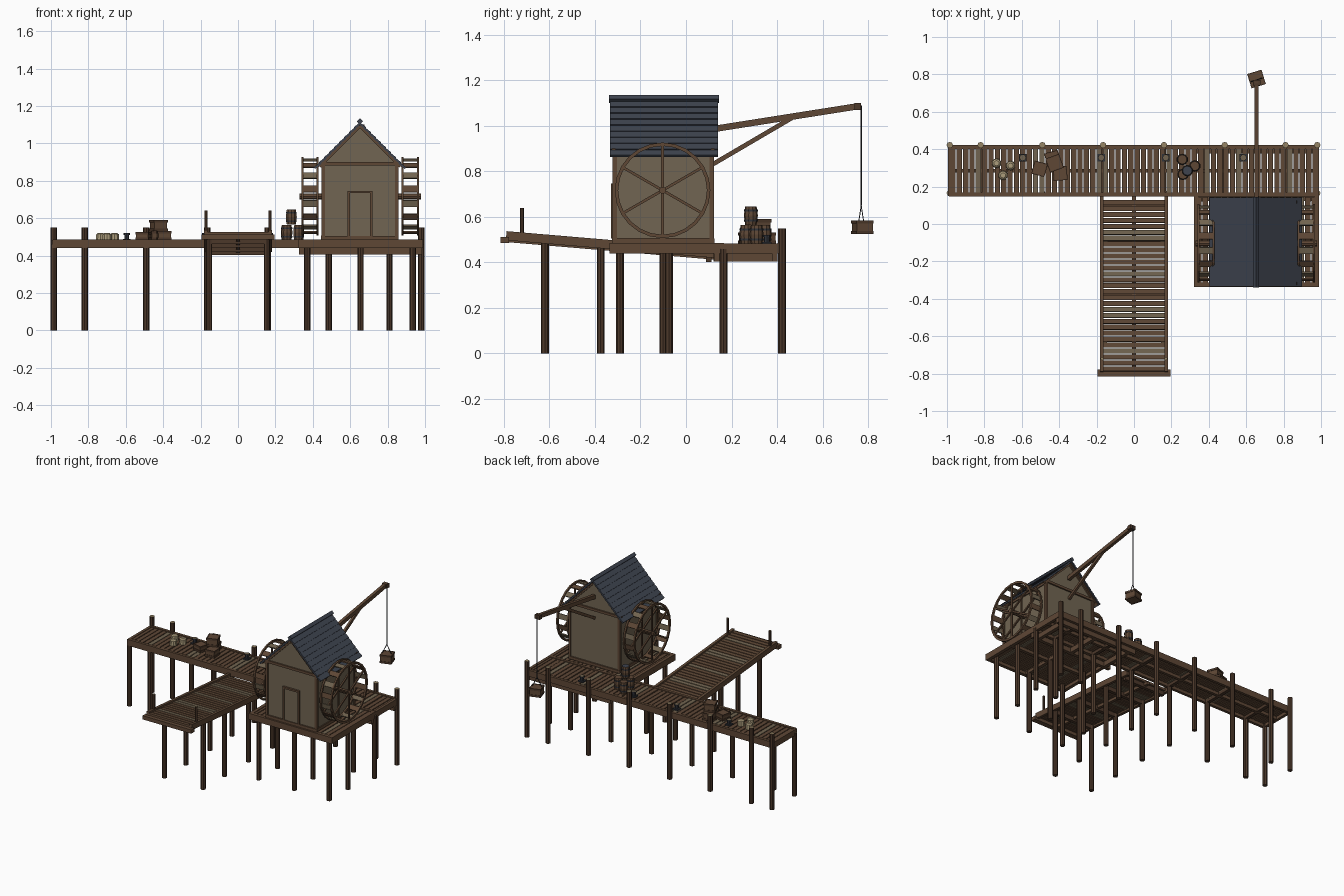
import bpy, bmesh, math, random
from mathutils import Matrix, Vector

if "Cube" in bpy.data.objects:
    bpy.data.objects.remove(bpy.data.objects["Cube"])

random.seed(4)
PI = math.pi


def srgb(r, g, b):
    f = lambda c: ((c / 255 + 0.055) / 1.055) ** 2.4 if c > 10 else c / 255 / 12.92
    return (f(r), f(g), f(b), 1)


COLORS = {"brown_wood": srgb(94, 71, 53), "dark_wood": srgb(76, 56, 42),
          "weathered_wood": srgb(113, 100, 80), "plaster": srgb(113, 101, 82),
          "slate": srgb(62, 68, 79), "cream_cloth": srgb(172, 157, 124),
          "cut_wood": srgb(150, 133, 102), "iron": srgb(48, 51, 58)}
NAMES = list(COLORS)
MATS = []
for n, c in COLORS.items():
    m = bpy.data.materials.new(n)
    m.diffuse_color = c
    m.use_nodes = True
    m.node_tree.nodes["Principled BSDF"].inputs["Base Color"].default_value = m.diffuse_color
    MATS.append(m)
BROWN, DARK, GREY, WALL, SLATE, CREAM, CUT, IRON = range(8)


class Part:
    """Collects simple solids into one named object."""

    def __init__(self, name):
        self.name, self.bm = name, bmesh.new()

    def paint(self, verts, mat):
        faces = {f for v in verts for f in v.link_faces}
        for f in faces:
            f.material_index = mat
        return faces

    def box(self, loc, size, mat=BROWN, rot=None):
        M = Matrix.Translation(loc) @ (rot or Matrix()) @ Matrix.Diagonal((*size, 1))
        return self.paint(bmesh.ops.create_cube(self.bm, size=1, matrix=M)["verts"], mat)

    def span(self, x, y, z, mat=BROWN):
        mid = [(a + b) / 2 for a, b in (x, y, z)]
        return self.box(mid, [b - a for a, b in (x, y, z)], mat)

    def beam(self, a, b, w, h, mat=BROWN):
        a, b = Vector(a), Vector(b)
        d = (b - a).normalized()
        side = Vector((1, 0, 0)) if abs(d.x) < 0.9 else Vector((0, 1, 0))
        up = d.cross(side).normalized()
        side = up.cross(d)
        rot = Matrix((side, d, up)).transposed().to_4x4()
        return self.box((a + b) / 2, (w, (b - a).length, h), mat, rot)

    def drum(self, loc, r, h, mat, n=8, r2=None, top=None, rot=None):
        M = Matrix.Translation(loc) @ (rot or Matrix())
        v = bmesh.ops.create_cone(self.bm, cap_ends=True, segments=n, radius1=r,
                                  radius2=r if r2 is None else r2, depth=h, matrix=M)["verts"]
        for f in self.paint(v, mat):
            f.normal_update()
            if top is not None and f.normal.z > 0.9:
                f.material_index = top

    def done(self):
        me = bpy.data.meshes.new(self.name)
        bmesh.ops.recalc_face_normals(self.bm, faces=self.bm.faces)
        self.bm.to_mesh(me)
        self.bm.free()
        for m in MATS:
            me.materials.append(m)
        ob = bpy.data.objects.new(self.name, me)
        bpy.context.collection.objects.link(ob)
        return ob


def planks(p, x0, x1, y0, y1, count, light):
    pitch = (x1 - x0) / count
    for i in range(count):
        z = 0.48 + random.uniform(-.002, .002)
        p.span((x0 + i * pitch + .003, x0 + (i + 1) * pitch - .003), (y0, y1), (.462, z),
               GREY if i in light else BROWN)


# Long pier with stringers and edge beams
p = Part("pier_deck")
planks(p, -.985, .985, .165, .41, 58, (4, 13, 14, 23, 24, 34, 40, 45, 53))
for y in (.158, .285, .412):
    p.span((-.99, .985), (y - .01, y + .01), (.44, .485 if y != .285 else .462))
for x in (-.985, .98):
    p.span((x - .01, x + .01), (.15, .42), (.44, .483))
for x in (-.82, -.49, -.165, .16, .485, .81):
    p.span((x - .012, x + .012), (.15, .42), (.44, .461), DARK)
p.done()

# Mill platform
p = Part("mill_platform")
planks(p, .33, .98, -.325, .145, 19, (3, 8, 16))
for y in (-.325, -.09):
    p.span((.32, .99), (y - .012, y + .012), (.44, .485 if y < -.2 else .462))
for x in (.333, .655, .977):
    p.span((x - .012, x + .012), (-.335, .15), (.44, .485 if x != .655 else .462))
for y in (.135, .39):
    p.span((.325, .985), (y - .012, y + .012), (.405, .44))
for x in (.37, .655, .935):
    p.span((x - .012, x + .012), (.12, .4), (.405, .44))
p.done()

# Sloping jetty
p = Part("sloping_jetty")
rz = lambda y: .459 - .0845 * (y - .14)   # plank top height along the slope
tilt = Matrix.Rotation(math.atan(-.0845), 4, 'X')
N = 29
for i in range(N):
    y = .13 - (i + .5) * .92 / N
    p.box((0, y, rz(y) - .02), (.34, .92 / N - .006, .016), GREY if i in (5, 6, 12, 18, 19, 25) else BROWN, tilt)
for x in (-.172, 0, .172):
    dz = .02 if x else .038
    p.beam((x, .145, rz(.145) - dz), (x, -.79, rz(-.79) - dz), .02, .04 if x else .02)
p.span((-.195, .195), (-.815, -.778), (.485, .512))
for y in (.1, -.1, -.375, -.62):
    p.span((-.165, .165), (y - .012, y + .012), (rz(y) - .06, rz(y) - .03), DARK)
for x in (-.17, .17):
    p.drum((x, -.72, .57), .009, .14, DARK, 6, top=CUT)
p.done()

# Support posts: (x positions, y, top height)
p = Part("support_posts")
for xs, y, top in (((-.985, -.82, -.49, -.165, .16, .485, .81, .98), .422, .55),
                   ((-.985, -.82, -.49, -.165, .16, .485, .81, .98), .165, .46),
                   ((.37, .655, .935), -.29, .46), ((.37, .655, .935), -.075, .46),
                   ((-.155, .155), -.1, .45), ((-.155, .155), -.375, .47), ((-.155, .155), -.62, .49)):
    for x in xs:
        p.drum((x, y, top / 2), .017, top, DARK, 8, top=CUT)
p.done()

# Mill house walls: gabled profile pulled along y
CX = .652
p = Part("mill_walls")
prof = [(-.2, .49), (.2, .49), (.2, .89), (0, 1.09), (-.2, .89)]
face = p.bm.faces.new([p.bm.verts.new((CX + x, -.315, z)) for x, z in prof])
ext = bmesh.ops.extrude_face_region(p.bm, geom=[face])["geom"]
bmesh.ops.translate(p.bm, vec=(0, .43, 0), verts=[g for g in ext if isinstance(g, bmesh.types.BMVert)])
for f in p.bm.faces:
    f.material_index = WALL
p.done()

# Timber frame and door
p = Part("timber_frame")
for s in (-1, 1):
    for y in (-.313, .113):
        p.box((CX + s * .197, y, .69), (.018, .018, .4))
    p.box((CX + s * .2, -.1, .497), (.014, .44, .022))
    p.box((CX + s * .2, -.1, .88), (.014, .44, .018))
for y in (-.317, .117):
    p.box((CX, y, .495), (.41, .016, .02))
    p.box((CX, y, .892), (.44, .016, .018))
    for s in (-1, 1):
        p.beam((CX + s * .215, y, .877), (CX, y, 1.092), .016, .016)
p.done()
p = Part("door")
p.box((CX, -.316, .62), (.11, .008, .23), WALL)
for x in (-.06, .06):
    p.box((CX + x, -.32, .625), (.012, .018, .24))
p.box((CX, -.32, .74), (.132, .018, .013))
p.done()

# Roof: overlapping shingle courses on both slopes, with ridge cap
p = Part("shingle_roof")
for s in (-1, 1):
    for k in range(9):
        d = (k + .5) / 9 * .24
        rot = Matrix.Rotation(s * (PI / 4 - .12), 4, 'Y')
        p.box((CX + s * d, -.097, 1.108 - d), (.044, .475, .011), SLATE, rot)
    # sheathing boards below the shingles
    p.box((CX + s * .118, -.097, .982), (.325, .46, .008), BROWN, Matrix.Rotation(s * PI / 4, 4, 'Y'))
p.box((CX, -.097, 1.118), (.024, .485, .024), SLATE, Matrix.Rotation(PI / 4, 4, 'Y'))
p.done()


# Water wheels: two rims, six spokes each, and paddle boards
def wheel(name, xa, xb):
    p = Part(name)
    cy, cz, R, n = -.103, .717, .21, 24
    at = lambda x, a, r: (x, cy + r * math.sin(a), cz + r * math.cos(a))
    for x in (xa, xb):
        ring = [[p.bm.verts.new(at(x + dx, i * 2 * PI / n, r)) for i in range(n)]
                for dx, r in ((-.006, R), (.006, R), (.006, R - .015), (-.006, R - .015))]
        for j in range(4):
            a, b = ring[j], ring[(j + 1) % 4]
            for i in range(n):
                p.bm.faces.new((a[i], a[(i + 1) % n], b[(i + 1) % n], b[i])).material_index = BROWN
        for i in range(3):
            p.beam(at(x, i * PI / 3, R - .01), at(x, i * PI / 3 + PI, R - .01), .01, .012)
    for i in range(16):
        a = (i + .5) * PI / 8
        p.box(at((xa + xb) / 2, a, R - .012), (abs(xb - xa), .036, .008),
              GREY if i % 2 else BROWN, Matrix.Rotation(-a, 4, 'X'))
    mid = (xa + xb) / 2
    p.drum((mid + (.015 if mid < CX else -.015), cy, cz), .016, .145, BROWN, 8,
           rot=Matrix.Rotation(PI / 2, 4, 'Y'))
    p.done()


wheel("left_water_wheel", .345, .425)
wheel("right_water_wheel", .879, .962)

# Hoist: boom, brace, rope and hanging crate
p = Part("hoist")
p.beam((.655, .08, .98), (.655, .765, 1.088), .022, .028)
p.beam((.655, .115, .83), (.655, .465, 1.035), .016, .02)
p.box((.655, .755, 1.085), (.04, .03, .03), DARK)
p.drum((.655, .77, .87), .003, .44, IRON, 6)
for s in (-1, 1):
    p.beam((.655, .77, .65), (.655 + s * .03, .77 + s * .01, .585), .004, .004, IRON)
p.done()


def crate(p, x, y, z, w, h, ang):
    rot = Matrix.Rotation(math.radians(ang), 4, 'Z')
    p.box((x, y, z + h / 2), (w - .006, w - .006, h - .004), BROWN, rot)
    for zz in (z + .007, z + h - .007):    # edge battens
        for i in range(4):
            r = rot @ Matrix.Rotation(i * PI / 2, 4, 'Z')
            p.box(Vector((x, y, zz)) + r @ Vector((0, w / 2 - .003, 0)), (w, .006, .014), DARK, r)


p = Part("hanging_crate")
crate(p, .655, .775, .525, .08, .06, 17)
p.done()
p = Part("deck_crates")
crate(p, -.505, .295, .482, .072, .045, -15)
crate(p, -.435, .35, .482, .075, .05, 15)
crate(p, -.395, .27, .482, .075, .05, 5)
crate(p, -.425, .325, .532, .078, .058, 20)
p.done()

# Barrels with iron hoops
p = Part("barrels")
for x, y, z, lid in ((.258, .345, .482, BROWN), (.262, .265, .482, BROWN),
                     (.325, .31, .482, BROWN), (.285, .285, .565, SLATE)):
    for s in (-1, 1):
        p.drum((x, y, z + .041 + s * .0205), .031, .041, BROWN, 10, .025, lid if s > 0 else None,
               Matrix.Rotation(PI if s < 0 else 0, 4, 'X'))
        p.drum((x, y, z + .041 + s * .022), .0305, .008, IRON, 10)
p.done()

# Sacks and mooring bollards
p = Part("sacks")
for x, y in ((-.735, .325), (-.66, .312), (-.70, .26)):
    p.drum((x, y, .498), .026, .034, CREAM, 10, .024)
    p.drum((x, y, .518), .024, .008, CREAM, 10, .014)
p.done()
p = Part("bollards")
for x in (-.595, -.175, .17, .585):
    p.box((x, .355, .485), (.04, .04, .008), IRON)
    p.drum((x, .355, .502), .013, .036, IRON, 8)
    p.drum((x, .355, .516), .018, .01, IRON, 8, top=GREY)
p.done()
